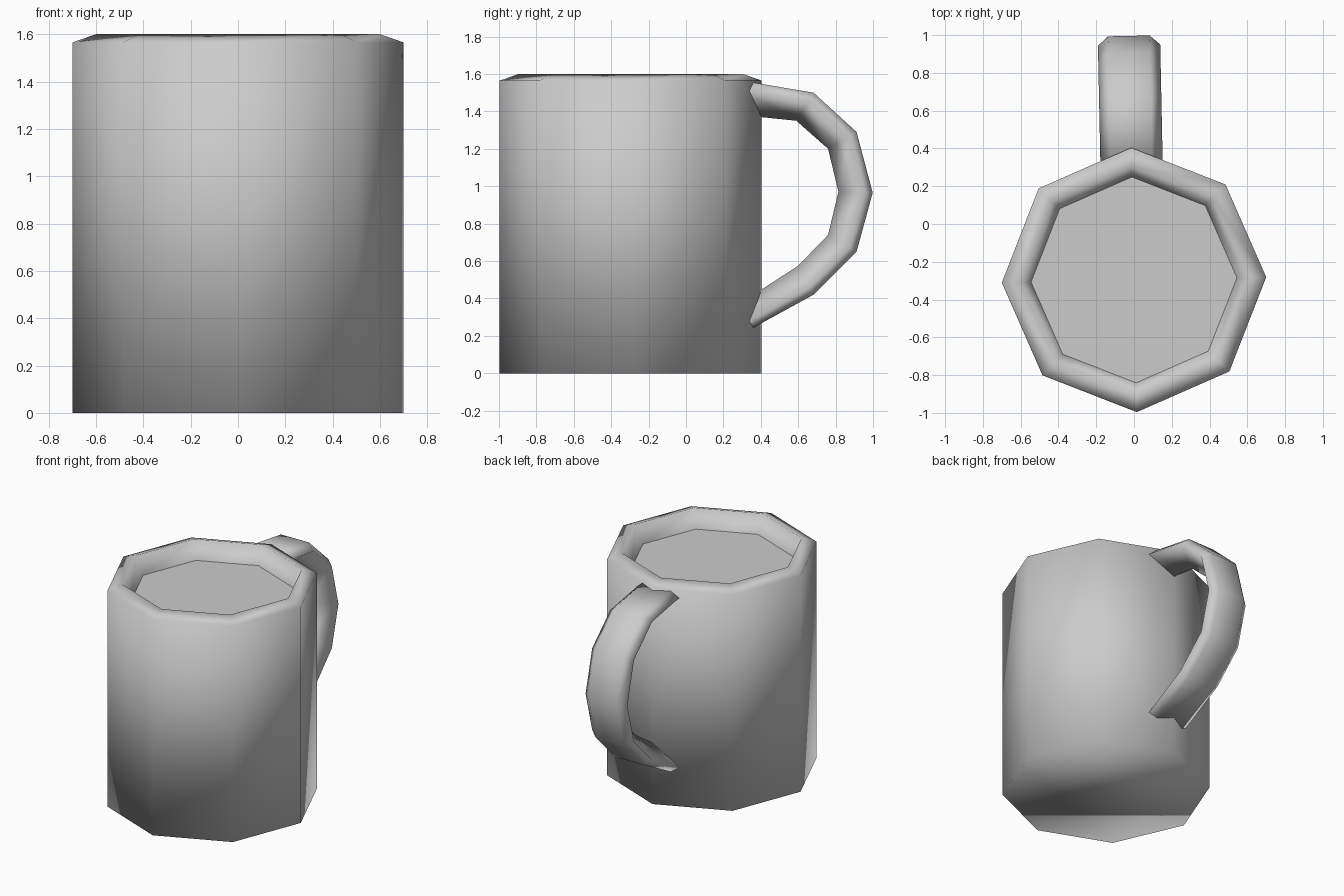
import bpy, bmesh
from math import cos, sin, pi, radians

if "Cube" in bpy.data.objects:
    bpy.data.objects.remove(bpy.data.objects["Cube"])

SIDES = 8
AXIS_Y = -0.296          # the cup's axis, behind which the handle sticks out
TURN = radians(1.2)      # slight turn of the whole mug

mat = bpy.data.materials.new("plain grey")
mat.use_nodes = True
grey = (0.6, 0.6, 0.6, 1)
mat.diffuse_color = grey
mat.node_tree.nodes["Principled BSDF"].inputs["Base Color"].default_value = grey


def make_part(name, rings, cap_start=True, cap_end=True):
    """Skin a list of closed rings of points into one smooth object."""
    bm = bmesh.new()
    loops = [[bm.verts.new(p) for p in ring] for ring in rings]
    for a, b in zip(loops, loops[1:]):
        for i in range(len(a)):
            j = (i + 1) % len(a)
            bm.faces.new((a[i], a[j], b[j], b[i]))
    if cap_start:
        bm.faces.new(loops[0][::-1])
    if cap_end and len(loops) > 1:
        bm.faces.new(loops[-1])
    bmesh.ops.recalc_face_normals(bm, faces=bm.faces)
    for f in bm.faces:
        f.smooth = True
    mesh = bpy.data.meshes.new(name)
    bm.to_mesh(mesh)
    bm.free()
    mesh.materials.append(mat)
    obj = bpy.data.objects.new(name, mesh)
    obj.location.y = AXIS_Y
    obj.rotation_euler.z = TURN
    bpy.context.collection.objects.link(obj)
    return obj


def octagon(radius, z):
    steps = [2 * pi * i / SIDES for i in range(SIDES)]
    return [(radius * cos(a), radius * sin(a), z) for a in steps]


# Cup: outer wall, sloped rim and inner wall down to the drink
cup_profile = [(0.7, 0), (0.7, 1.565), (0.6, 1.6), (0.545, 1.47)]
make_part("cup", [octagon(r, z) for r, z in cup_profile], cap_end=False)

# Drink: flat surface just below the rim
drink = make_part("drink_surface", [octagon(0.545, 1.47)])
if drink.data.polygons[0].normal.z < 0:
    drink.data.flip_normals()

# Handle: five-sided section with a flat back and a ridge inside the loop
outer = [(0.30, 1.564), (0.68, 1.50), (0.91, 1.29), (0.996, 0.965),
         (0.91, 0.65), (0.68, 0.42), (0.30, 0.212)]
inner = [(0.30, 1.38), (0.59, 1.35), (0.76, 1.20), (0.815, 0.97),
         (0.76, 0.74), (0.60, 0.575), (0.30, 0.38)]
section = [(-0.11, 0), (0.11, 0), (0.165, 0.27), (0, 1), (-0.165, 0.27)]


def handle_ring(o, i):
    return [(x, o[0] + (i[0] - o[0]) * t - AXIS_Y, o[1] + (i[1] - o[1]) * t)
            for x, t in section]


make_part("handle", [handle_ring(o, i) for o, i in zip(outer, inner)])
